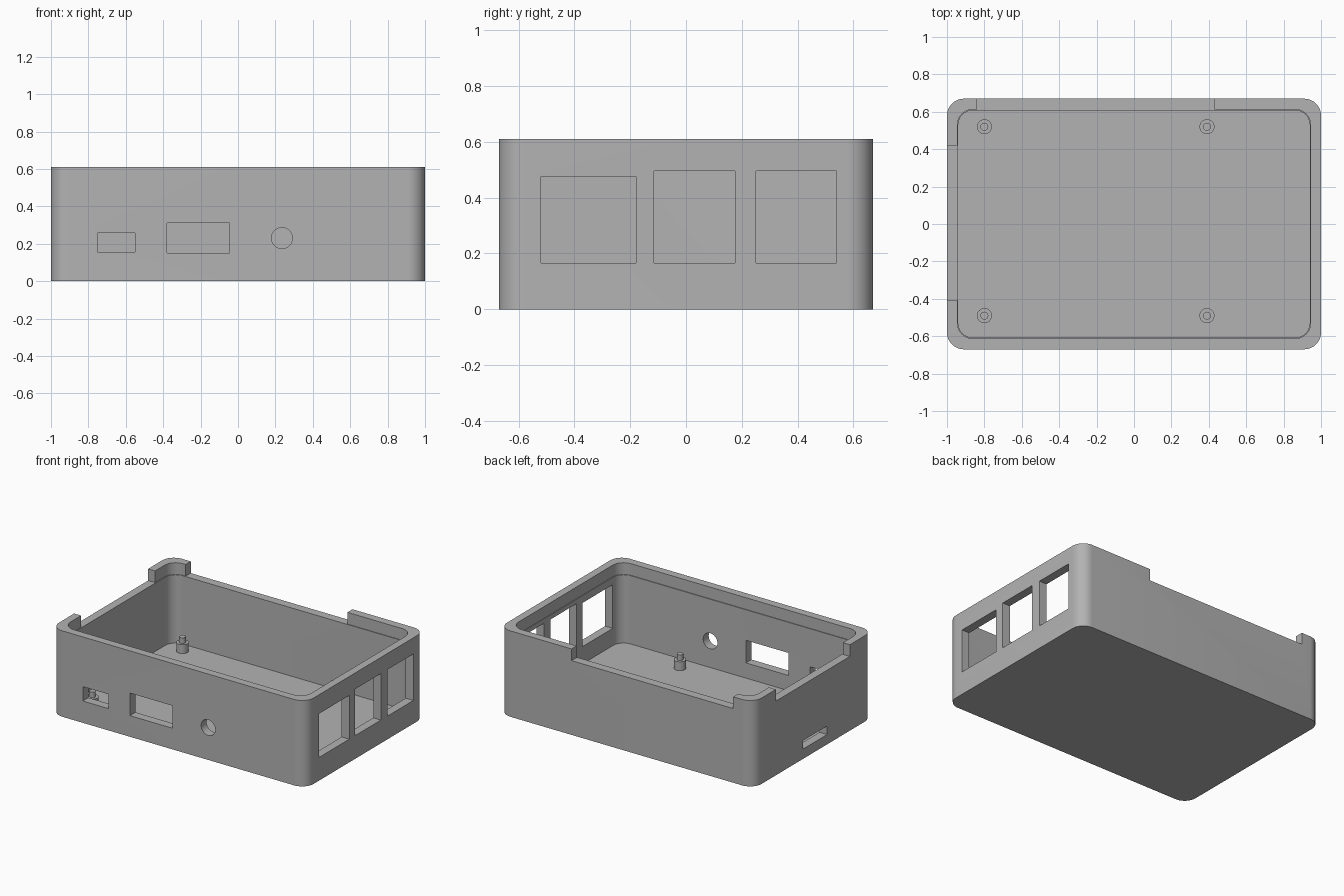
import bpy
import bmesh
from math import cos, sin, pi, radians
from mathutils import Matrix

if "Cube" in bpy.data.objects:
    bpy.data.objects.remove(bpy.data.objects["Cube"], do_unlink=True)

HALF_X, HALF_Y, HEIGHT = 1.0, 0.67, 0.61
FLOOR, STEP = 0.042, 0.527

grey = bpy.data.materials.new("matte grey plastic")
grey.use_nodes = True
grey.diffuse_color = (0.45, 0.45, 0.45, 1)
grey.node_tree.nodes["Principled BSDF"].inputs["Base Color"].default_value = grey.diffuse_color


def add_object(name, bm):
    bmesh.ops.recalc_face_normals(bm, faces=bm.faces)
    mesh = bpy.data.meshes.new(name)
    bm.to_mesh(mesh)
    bm.free()
    mesh.materials.append(grey)
    obj = bpy.data.objects.new(name, mesh)
    bpy.context.scene.collection.objects.link(obj)
    return obj


def rounded_prism(name, hx, hy, radius, z0, z1, steps=10):
    """Upright prism with rounded vertical corners."""
    bm = bmesh.new()
    ring = []
    for quarter, (sx, sy) in enumerate([(1, 1), (-1, 1), (-1, -1), (1, -1)]):
        for i in range(steps + 1):
            a = (quarter + i / steps) * pi / 2
            ring.append(bm.verts.new((sx * (hx - radius) + radius * cos(a),
                                      sy * (hy - radius) + radius * sin(a), z0)))
    base = bm.faces.new(ring)
    top = bmesh.ops.extrude_face_region(bm, geom=[base])["geom"]
    verts = [v for v in top if isinstance(v, bmesh.types.BMVert)]
    bmesh.ops.translate(bm, verts=verts, vec=(0, 0, z1 - z0))
    return add_object(name, bm)


def box(name, x0, x1, y0, y1, z0, z1):
    bm = bmesh.new()
    centre = ((x0 + x1) / 2, (y0 + y1) / 2, (z0 + z1) / 2)
    size = (x1 - x0, y1 - y0, z1 - z0, 1)
    bmesh.ops.create_cube(bm, size=1, matrix=Matrix.Translation(centre) @ Matrix.Diagonal(size))
    return add_object(name, bm)


def cylinder(name, centre, radius, depth, turn=0, segments=32):
    bm = bmesh.new()
    bmesh.ops.create_cone(bm, cap_ends=True, segments=segments, radius1=radius, radius2=radius,
                          depth=depth, matrix=Matrix.Translation(centre) @ Matrix.Rotation(turn, 4, "X"))
    return add_object(name, bm)


def cut(target, cutter):
    mod = target.modifiers.new("cut", "BOOLEAN")
    mod.operation, mod.solver, mod.object = "DIFFERENCE", "EXACT", cutter
    bpy.context.view_layer.objects.active = target
    bpy.ops.object.modifier_apply(modifier=mod.name)
    bpy.data.objects.remove(cutter, do_unlink=True)


def smooth(obj):
    bpy.ops.object.select_all(action="DESELECT")
    obj.select_set(True)
    bpy.context.view_layer.objects.active = obj
    bpy.ops.object.shade_smooth_by_angle(angle=radians(30))


# Open tray with a slightly wider recess for a lid along the rim
case = rounded_prism("case_tray", HALF_X, HALF_Y, 0.09, 0, HEIGHT)
cut(case, rounded_prism("cavity", 0.94, 0.608, 0.08, FLOOR, 0.8))
cut(case, rounded_prism("lid_recess", 0.945, 0.613, 0.085, STEP, 0.8))

# Lid notches in the back wall and the right wall
cut(case, box("back_notch", -0.84, 0.43, 0.55, 0.8, STEP, 0.8))
cut(case, box("side_notch", -1.2, -0.88, -0.41, 0.42, STEP, 0.8))

# Large port windows in the left wall
for y0, y1, top in [(-0.52, -0.18, 0.475), (-0.115, 0.175, 0.495), (0.25, 0.54, 0.495)]:
    cut(case, box("side_window", 0.9, 1.1, y0, y1, 0.165, top))

# Front wall ports: small and wide slots and a round hole
cut(case, box("small_port", -0.75, -0.55, -0.8, -0.55, 0.155, 0.257))
cut(case, box("wide_port", -0.38, -0.045, -0.8, -0.55, 0.15, 0.31))
cut(case, cylinder("round_port", (0.235, -0.67, 0.23), 0.056, 0.3, pi / 2))

# Thin card slot in the right wall
cut(case, box("card_slot", -1.1, -0.9, -0.155, 0.115, 0.07, 0.13))
smooth(case)

# Board standoffs with locating pins
for side, x in (("right", -0.8), ("left", 0.39)):
    for end, y in (("back", 0.52), ("front", -0.49)):
        post = cylinder(f"standoff_{end}_{side}", (x, y, 0.07), 0.04, 0.07)
        pin = cylinder(f"pin_{end}_{side}", (x, y, 0.12), 0.021, 0.05)
        smooth(post)
        smooth(pin)
